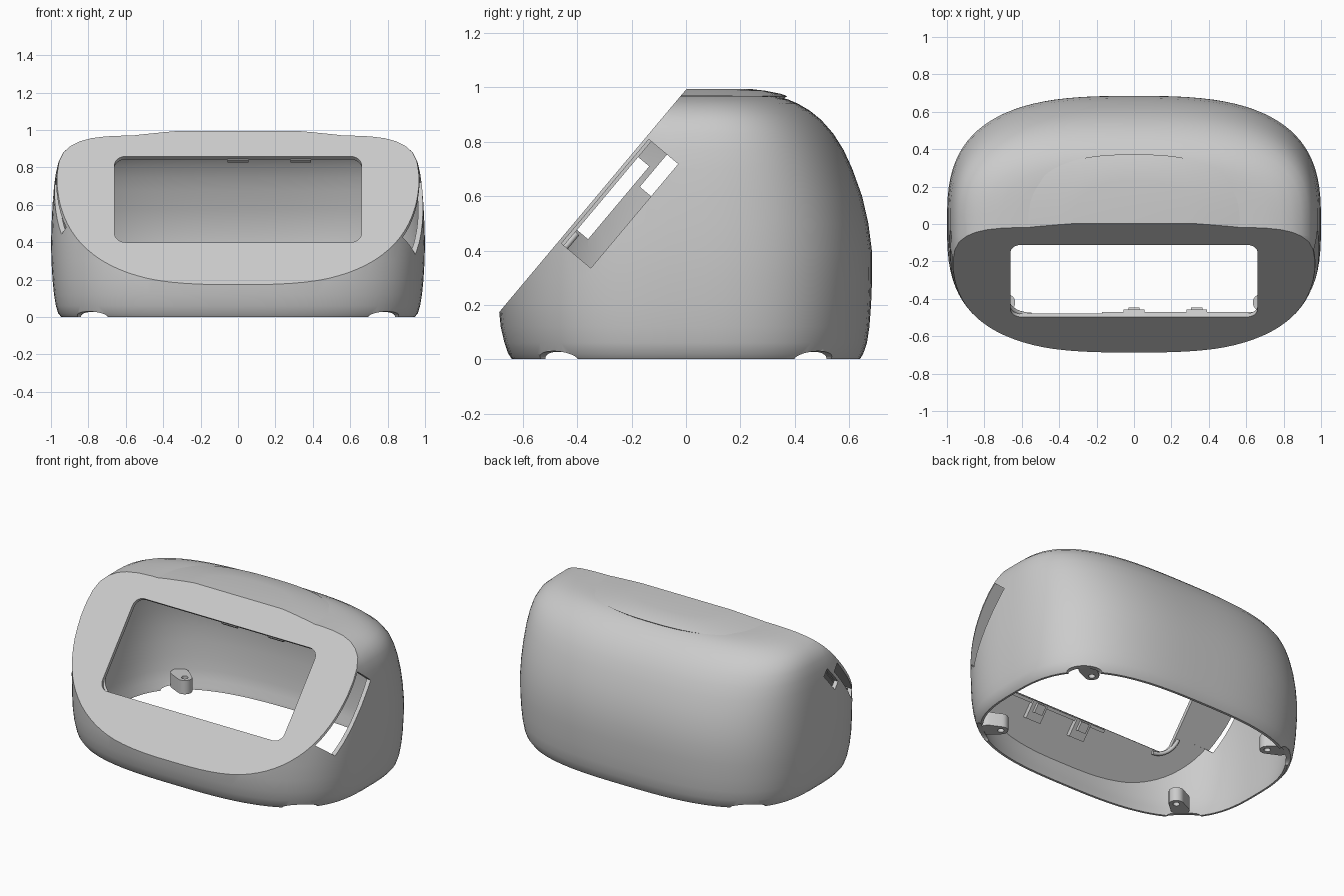
import bpy, bmesh, math
from mathutils import Matrix, Vector

old = bpy.data.objects.get("Cube")
if old:
    bpy.data.objects.remove(old, do_unlink=True)

grey = bpy.data.materials.new("light grey plastic")
grey.use_nodes = True
grey.diffuse_color = (0.6, 0.6, 0.6, 1)
grey.node_tree.nodes["Principled BSDF"].inputs["Base Color"].default_value = (0.6, 0.6, 0.6, 1)

WALL = 0.025
# Frame of the slanted front: local x across, local y up the slope, local z outward
UP = Vector((0, 0.643, 0.766))
OUT = Vector((0, -0.766, 0.643))
BASE = Vector((0, -0.69, 0.17))
SLOPE = Matrix.Translation(BASE) @ Matrix.Rotation(math.atan2(0.766, 0.643), 4, 'X')


def finish(name, bm):
    bmesh.ops.recalc_face_normals(bm, faces=bm.faces)
    mesh = bpy.data.meshes.new(name)
    bm.to_mesh(mesh)
    bm.free()
    mesh.materials.append(grey)
    ob = bpy.data.objects.new(name, mesh)
    bpy.context.collection.objects.link(ob)
    return ob


def activate(ob):
    bpy.ops.object.select_all(action='DESELECT')
    ob.select_set(True)
    bpy.context.view_layer.objects.active = ob


def smooth(ob):
    activate(ob)
    bpy.ops.object.shade_smooth_by_angle(angle=math.radians(32))


def cut(ob, *cutters):
    for c in cutters:
        c.hide_render = True
        m = ob.modifiers.new("cut", 'BOOLEAN')
        m.operation, m.solver, m.object = 'DIFFERENCE', 'EXACT', c
        activate(ob)
        bpy.ops.object.modifier_apply(modifier=m.name)
        bpy.data.objects.remove(c, do_unlink=True)


def loft(name, rings, power, depth=0.0, count=96):
    """Stack of rounded-rectangle rings (z, half x, front y, back y), sliced by the slanted plane."""
    bm = bmesh.new()
    loops = []
    for z, a, front, back in rings:
        loop = []
        for i in range(count):
            t = 2 * math.pi * (i + 0.5) / count
            c, s = math.cos(t), math.sin(t)
            x = math.copysign(abs(c) ** (2 / power), c) * a
            y = math.copysign(abs(s) ** (2 / power), s) * (back if s > 0 else front)
            loop.append(bm.verts.new((x, y, z)))
        loops.append(loop)
    for lo, hi in zip(loops, loops[1:]):
        for i in range(count):
            j = (i + 1) % count
            bm.faces.new((lo[i], lo[j], hi[j], hi[i]))
    bm.faces.new(loops[0])
    bm.faces.new(loops[-1])
    bmesh.ops.bisect_plane(bm, geom=bm.verts[:] + bm.edges[:] + bm.faces[:],
                           plane_co=BASE - OUT * depth, plane_no=OUT, clear_outer=True)
    bmesh.ops.holes_fill(bm, edges=bm.edges[:], sides=0)
    return finish(name, bm)


def box(name, lo, hi, matrix=SLOPE, corner=0.0):
    """Box between two corners; optional rounding of the edges along local z."""
    lo, hi = Vector(lo), Vector(hi)
    bm = bmesh.new()
    bmesh.ops.create_cube(bm, size=1)
    for v in bm.verts:
        v.co = (lo + hi) / 2 + Vector(a * b for a, b in zip(v.co, hi - lo))
    if corner:
        edges = [e for e in bm.edges if abs(e.verts[0].co.z - e.verts[1].co.z) > 1e-4]
        bmesh.ops.bevel(bm, geom=edges, offset=corner, segments=8, profile=0.5, affect='EDGES')
    bm.transform(matrix)
    return finish(name, bm)


# Outer body: height, half width, front reach, back reach
profile = [
    (0, 0.945, 0.64, 0.64), (0.02, 0.962, 0.654, 0.652), (0.06, 0.974, 0.668, 0.666),
    (0.12, 0.984, 0.682, 0.675), (0.2, 0.992, 0.69, 0.681), (0.3, 0.998, 0.69, 0.685),
    (0.4, 1.0, 0.69, 0.684), (0.5, 0.997, 0.69, 0.671), (0.6, 0.992, 0.69, 0.648),
    (0.7, 0.984, 0.69, 0.612), (0.77, 0.974, 0.69, 0.58), (0.83, 0.96, 0.69, 0.542),
    (0.88, 0.935, 0.69, 0.498), (0.915, 0.895, 0.69, 0.455), (0.94, 0.845, 0.69, 0.412),
    (0.956, 0.785, 0.69, 0.375), (0.966, 0.705, 0.69, 0.335), (0.97, 0.61, 0.69, 0.29),
]
shell = loft("shell", profile, 2.9)

# Hollow inside, open at the bottom
inner = [(z - (WALL if z > 0.5 else 0), a - WALL, f - WALL, b - WALL) for z, a, f, b in profile]
inner[0] = (-0.05,) + inner[0][1:]
cut(shell, loft("cavity", inner, 2.9, depth=WALL))

# Screen window, wide side slot, and the two small slots on the other side
cut(shell,
    box("window", (-0.66, 0.3, -0.2), (0.66, 0.9, 0.1), corner=0.06),
    box("left_slot", (0.8, 0.345, -0.154), (1.15, 0.845, -0.013)),
    box("right_slot", (-1.15, 0.42, -0.078), (-0.8, 0.77, -0.02)),
    box("right_port", (-1.15, 0.69, -0.156), (-0.8, 0.847, -0.1)))

# Shallow arches under the four corners
for sx in (-1, 1):
    for sy in (-1, 1):
        bm = bmesh.new()
        bmesh.ops.create_uvsphere(bm, u_segments=32, v_segments=16, radius=1)
        bm.transform(Matrix.Translation((sx * 0.81, sy * 0.5, 0)) @ Matrix.Diagonal((0.12, 0.11, 0.03, 1)))
        cut(shell, finish("arch", bm))
smooth(shell)

# Raised pad on the top
pad = loft("top_pad", [(0.95, 0.5, 0.5, 0.35), (0.968, 0.58, 0.5, 0.372), (0.976, 0.52, 0.5, 0.35),
                       (0.988, 0.4, 0.45, 0.29), (0.995, 0.32, 0.4, 0.23)], 2.6)
smooth(pad)

# Screw bosses in the corners
for sx, side in ((1, "left"), (-1, "right")):
    for sy, end in ((-1, "front"), (1, "back")):
        bm = bmesh.new()
        for x, y, r in ((0.68, 0.42, 0.045), (0.745, 0.462, 0.055)):
            for z in (0.03, 0.12):
                bmesh.ops.create_circle(bm, segments=24, radius=r,
                                        matrix=Matrix.Translation((sx * x, sy * y, z)))
        hull = bmesh.ops.convex_hull(bm, input=bm.verts[:])
        spare = {g for g in hull["geom_interior"] + hull["geom_unused"] if isinstance(g, bmesh.types.BMVert)}
        bmesh.ops.delete(bm, geom=list(spare), context='VERTS')
        boss = finish(f"{end}_{side}_screw_boss", bm)
        bm = bmesh.new()
        bmesh.ops.create_cone(bm, cap_ends=True, segments=20, radius1=0.02, radius2=0.02, depth=0.4,
                              matrix=Matrix.Translation((sx * 0.68, sy * 0.42, 0.08)))
        cut(boss, finish("screw_hole", bm))
        smooth(boss)

# Ledge and clips behind the front plate
box("window_ledge", (-0.17, 0.275, -0.04), (0.66, 0.295, -WALL + 0.002))
for x, side in ((0, "middle"), (0.335, "left")):
    box(f"{side}_lower_clip", (x - 0.055, 0.18, -0.055), (x + 0.055, 0.298, -WALL + 0.002))
    box(f"{side}_clip_foot", (x - 0.03, 0.23, -0.075), (x + 0.03, 0.29, -0.05))
    box(f"{side}_upper_clip", (x - 0.055, 0.895, -0.045), (x + 0.055, 0.93, -WALL + 0.002))

# Curved rib beside the lower right window corner
curve = bpy.data.curves.new("corner_rib", 'CURVE')
curve.dimensions = '3D'
curve.bevel_depth = 0.012
curve.use_fill_caps = True
spline = curve.splines.new('POLY')
spline.points.add(12)
for i, p in enumerate(spline.points):
    t = math.pi / 2 * i / 12
    p.co = (*(SLOPE @ Vector((-0.55 - 0.13 * math.sin(t), 0.41 - 0.13 * math.cos(t), -0.032))), 1)
rib = bpy.data.objects.new("corner_rib", curve)
curve.materials.append(grey)
bpy.context.collection.objects.link(rib)
